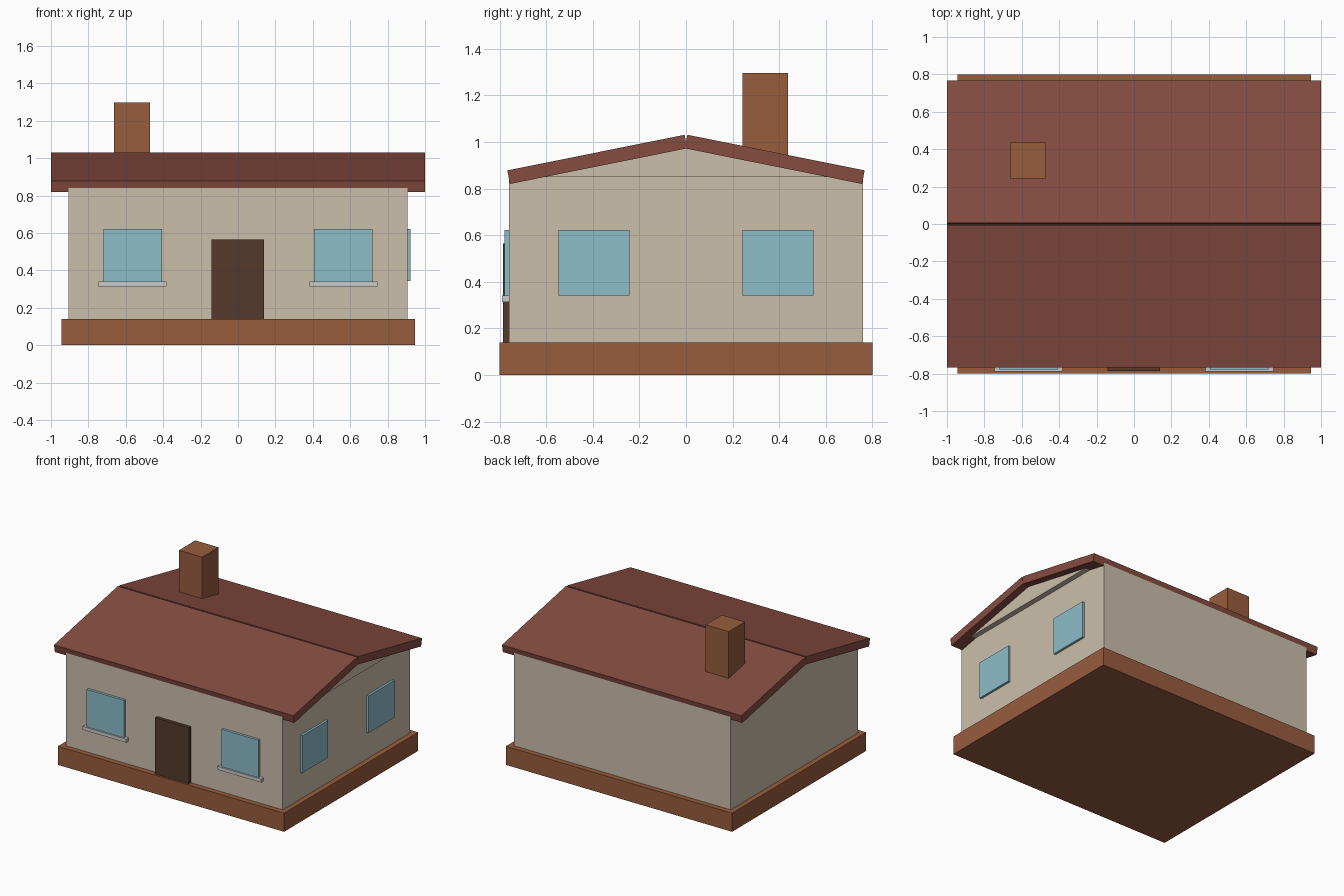
import bpy, bmesh

if "Cube" in bpy.data.objects:
    bpy.data.objects.remove(bpy.data.objects["Cube"])


def material(name, rgb):
    m = bpy.data.materials.new(name)
    m.diffuse_color = (*rgb, 1)
    m.use_nodes = True
    m.node_tree.nodes["Principled BSDF"].inputs["Base Color"].default_value = m.diffuse_color
    return m


BRICK = material("brick", (0.31, 0.107, 0.048))
PLASTER = material("plaster", (0.60, 0.52, 0.41))
TILE = material("roof_tile", (0.235, 0.072, 0.051))
GLASS = material("glass", (0.266, 0.503, 0.584))
WOOD = material("dark_wood", (0.089, 0.042, 0.025))
STONE = material("pale_stone", (0.62, 0.60, 0.60))


def prism(name, profile, x0, x1, mat):
    """Extrude a (y, z) profile along x."""
    bm = bmesh.new()
    face = bm.faces.new([bm.verts.new((x0, y, z)) for y, z in profile])
    ext = bmesh.ops.extrude_face_region(bm, geom=[face])
    verts = [v for v in ext["geom"] if isinstance(v, bmesh.types.BMVert)]
    bmesh.ops.translate(bm, verts=verts, vec=(x1 - x0, 0, 0))
    bmesh.ops.recalc_face_normals(bm, faces=bm.faces)
    mesh = bpy.data.meshes.new(name)
    bm.to_mesh(mesh)
    bm.free()
    mesh.materials.append(mat)
    ob = bpy.data.objects.new(name, mesh)
    bpy.context.collection.objects.link(ob)
    return ob


def box(name, x, y, z, mat):
    """Box from (min, max) ranges."""
    return prism(name, [(y[0], z[0]), (y[1], z[0]), (y[1], z[1]), (y[0], z[1])], x[0], x[1], mat)


# Plinth and wall body
box("foundation", (-0.945, 0.945), (-0.8, 0.8), (0, 0.14), BRICK)
box("walls", (-0.905, 0.905), (-0.76, 0.76), (0.002, 0.85), PLASTER)

# Gable block, overhanging the right wall slightly
prism("gable", [(-0.76, 0.85), (0.76, 0.85), (0, 0.98)], -0.905, 0.945, PLASTER)

# Two sloping roof slabs with a small ridge notch
for side, name in ((-1, "front_roof"), (1, "back_roof")):
    slope = [(-0.006, 0.973), (0.756, 0.82), (0.767, 0.878), (0.006, 1.031)]
    prism(name, [(side * y, z) for y, z in slope], -1, 1, TILE)

# Chimney
box("chimney", (-0.663, -0.47), (0.243, 0.437), (0.88, 1.297), BRICK)

# Door
box("door", (-0.142, 0.14), (-0.785, -0.74), (0.14, 0.565), WOOD)

# Windows on the front (with sills) and on the right wall
for side, name in ((-1, "left"), (1, "right")):
    wx = sorted((side * 0.407, side * 0.718))
    sx = sorted((side * 0.382, side * 0.745))
    wy = sorted((side * 0.242, side * 0.548))
    box(f"front_window_{name}", wx, (-0.779, -0.742), (0.34, 0.622), GLASS)
    box(f"window_sill_{name}", sx, (-0.789, -0.742), (0.314, 0.34), STONE)
    box(f"side_window_{name}", (0.887, 0.922), wy, (0.342, 0.622), GLASS)
